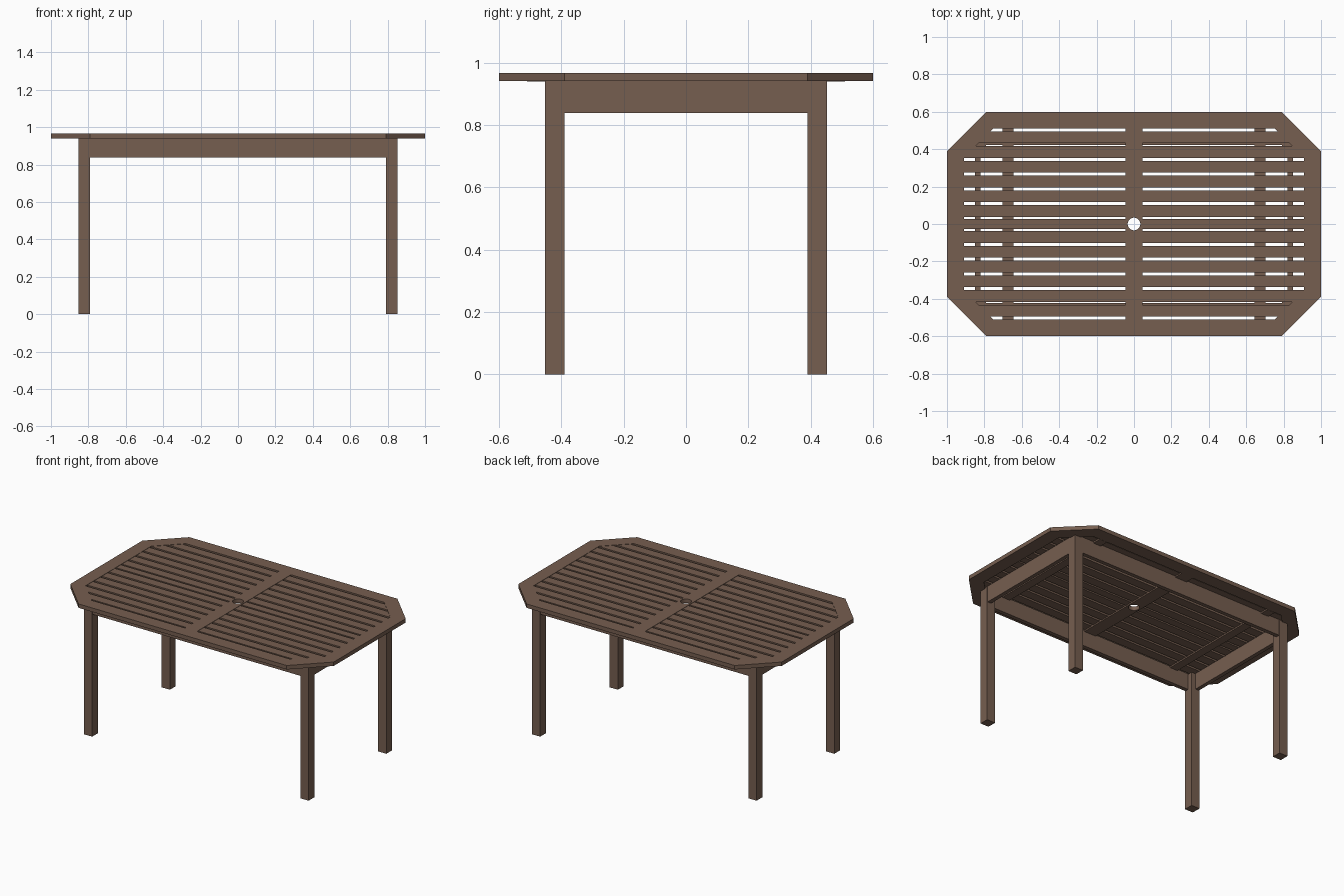
import bpy, bmesh, math

if "Cube" in bpy.data.objects:
    bpy.data.objects.remove(bpy.data.objects["Cube"])

wood = bpy.data.materials.new("brown wood")
wood.diffuse_color = (0.18, 0.112, 0.08, 1)
wood.use_nodes = True
wood.node_tree.nodes["Principled BSDF"].inputs["Base Color"].default_value = wood.diffuse_color

TOP, UNDER = 0.967, 0.94          # table top heights


def finish(name, bm):
    bmesh.ops.recalc_face_normals(bm, faces=bm.faces)
    me = bpy.data.meshes.new(name)
    bm.to_mesh(me)
    bm.free()
    me.materials.append(wood)
    ob = bpy.data.objects.new(name, me)
    bpy.context.collection.objects.link(ob)
    return ob


def ring(name, outer, inner, z0, z1):
    """Flat ring between two matching outlines."""
    bm = bmesh.new()
    loops = [[bm.verts.new((x, y, z)) for x, y in pts]
             for pts, z in ((outer, z0), (outer, z1), (inner, z1), (inner, z0))]
    n = len(outer)
    for a in range(4):
        A, B = loops[a], loops[(a + 1) % 4]
        for i in range(n):
            j = (i + 1) % n
            bm.faces.new((A[i], A[j], B[j], B[i]))
    return finish(name, bm)


def prism(name, pts, z0, z1):
    bm = bmesh.new()
    lo = [bm.verts.new((x, y, z0)) for x, y in pts]
    hi = [bm.verts.new((x, y, z1)) for x, y in pts]
    bm.faces.new(lo)
    bm.faces.new(hi)
    for i in range(len(pts)):
        j = (i + 1) % len(pts)
        bm.faces.new((lo[i], lo[j], hi[j], hi[i]))
    return finish(name, bm)


def box(name, x0, x1, y0, y1, z0, z1):
    return prism(name, [(x0, y0), (x1, y0), (x1, y1), (x0, y1)], z0, z1)


def octagon(hx, hy, diag):
    q = [(hx, diag - hx), (diag - hy, hy)]
    return (q + [(-x, y) for x, y in reversed(q)]
            + [(-x, -y) for x, y in q] + [(x, -y) for x, y in reversed(q)])


# octagonal rim of the top
IN_X, IN_Y, IN_D = 0.908, 0.51, 1.263
ring("top_frame", octagon(1.0, 0.6, 1.39), octagon(IN_X, IN_Y, IN_D), UNDER, TOP)

# centre board with a round parasol hole
hw, n = 0.045, 32
hole, edge = [], []
for i in range(n):
    a = 2 * math.pi * i / n
    c, s = math.cos(a), math.sin(a)
    k = hw / max(abs(c), abs(s))
    hole.append((0.034 * c, 0.034 * s))
    edge.append((k * c, k * s))
ring("centre_board_hole_block", edge, hole, UNDER, TOP)
for s, label in ((1, "back"), (-1, "front")):
    y0, y1 = sorted((s * hw, s * IN_Y))
    box("centre_board_" + label, -hw, hw, y0, y1, UNDER, TOP)

# slats, with ends cut to follow the rim
rows = [(0.0, 0.026)]
for i in range(6):
    rows += [(0.07 + 0.0788 * i, 0.0315), (-0.07 - 0.0788 * i, 0.0315)]
for y, h in rows:
    for s in (1, -1):
        ys = [y - h, y + h]
        ends = [min(IN_X, IN_D - abs(v)) for v in ys]
        pts = [(s * hw, ys[0]), (s * ends[0], ys[0])]
        yk = math.copysign(IN_D - IN_X, y)       # bend of the rim
        if ys[0] < yk < ys[1]:
            pts.append((s * IN_X, yk))
        pts += [(s * ends[1], ys[1]), (s * hw, ys[1])]
        prism("slat", pts, 0.949, 0.965)

# battens under the slats, aprons and legs
for s in (1, -1):
    x0, x1 = sorted((s * 0.645, s * 0.703))
    box("batten", x0, x1, -IN_Y, IN_Y, UNDER - 0.001, 0.949)
    x0, x1 = sorted((s * 0.822, s * 0.849))
    box("side_apron", x0, x1, -0.40, 0.40, 0.838, 0.949)
    y0, y1 = sorted((s * 0.422, s * 0.449))
    box("long_apron", -0.80, 0.80, y0, y1, 0.838, 0.949)
    for t in (1, -1):
        x0, x1 = sorted((s * 0.79, s * 0.853))
        y0, y1 = sorted((t * 0.39, t * 0.453))
        box("leg", x0, x1, y0, y1, 0, 0.946)
